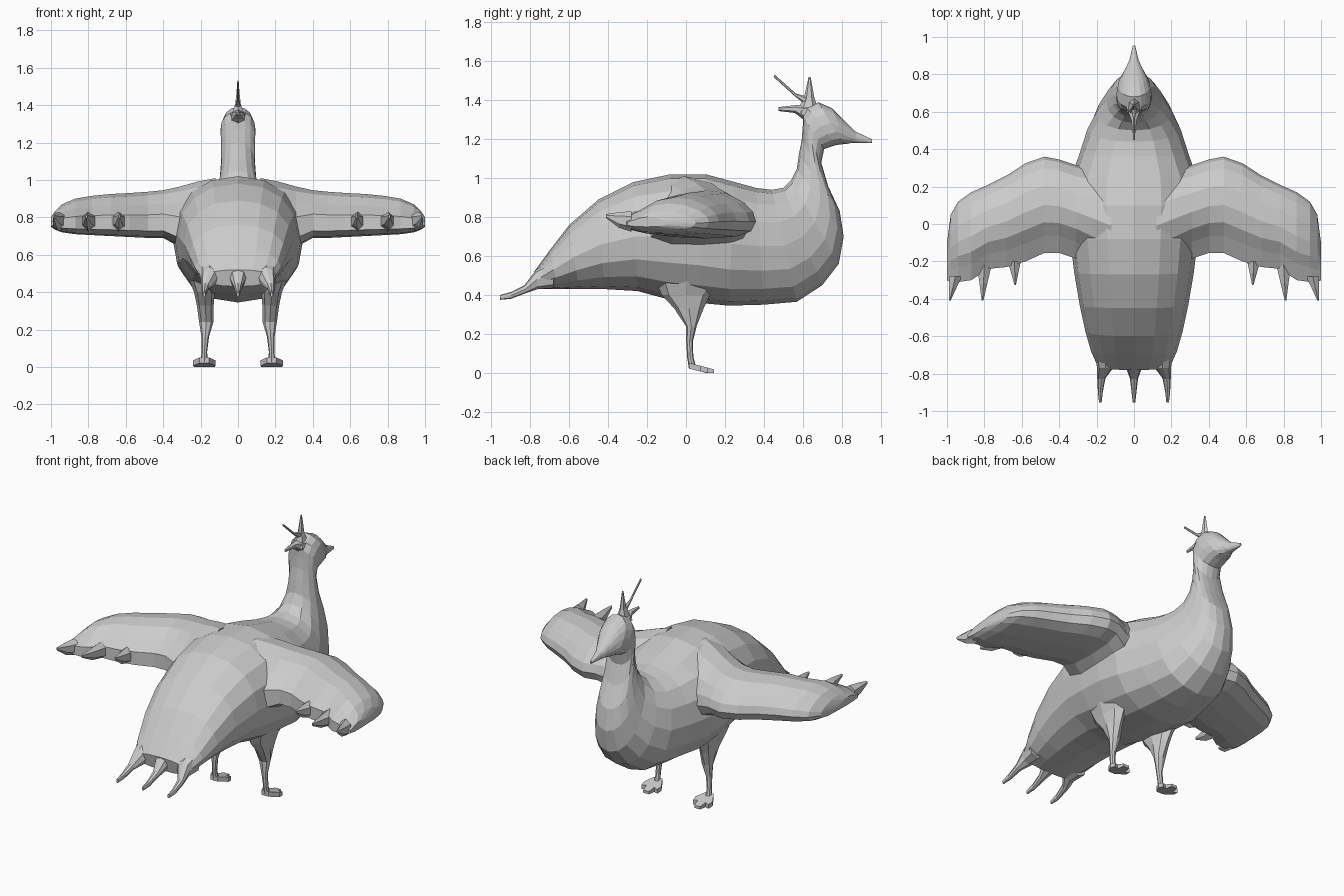
import bpy, bmesh, math
from mathutils import Vector

grey = bpy.data.materials.new("plain grey")
grey.diffuse_color = (0.6, 0.6, 0.6, 1)


def loft(name, rings, mirror=False):
    """Skin a list of equal-length closed rings, cap both ends."""
    bm = bmesh.new()
    vs = [[bm.verts.new(p) for p in r] for r in rings]
    n = len(vs[0])
    for a, b in zip(vs, vs[1:]):
        for i in range(n):
            j = (i + 1) % n
            bm.faces.new((a[i], a[j], b[j], b[i]))
    bm.faces.new(vs[0])
    bm.faces.new(vs[-1])
    bmesh.ops.recalc_face_normals(bm, faces=bm.faces)
    me = bpy.data.meshes.new(name)
    bm.to_mesh(me)
    bm.free()
    me.materials.append(grey)
    ob = bpy.data.objects.new(name, me)
    bpy.context.collection.objects.link(ob)
    if mirror:
        ob.modifiers.new("mirror", 'MIRROR')
    return ob


def oval(top, bot, w, n=16, power=2.2, x=0.0):
    """Squarish oval ring spanning top and bottom (y, z) points, half width w."""
    t, b = Vector((x, *top)), Vector((x, *bot))
    mid, half = (t + b) / 2, (t - b) / 2
    ring = []
    for i in range(n):
        a = 2 * math.pi * i / n
        c, s = math.cos(a), math.sin(a)
        e = 2 / power
        ring.append(mid + half * math.copysign(abs(c) ** e, c)
                    + Vector((w * math.copysign(abs(s) ** e, s), 0, 0)))
    return ring


# Body, neck, head and beak: one loft along the spine (top y,z / bottom y,z / half width)
spine = [
    (-.78, .52, -.76, .43, .19), (-.70, .63, -.66, .43, .23), (-.60, .76, -.55, .43, .26),
    (-.45, .89, -.42, .43, .29), (-.27, .98, -.25, .42, .32), (-.08, 1.02, -.10, .38, .34),
    (.10, 1.02, .06, .36, .35), (.25, .98, .22, .345, .34), (.36, .95, .40, .35, .29),
    (.44, .94, .57, .365, .25), (.50, .95, .70, .45, .20), (.54, .99, .785, .56, .15),
    (.57, 1.05, .81, .70, .12), (.58, 1.12, .79, .83, .10), (.595, 1.20, .73, .96, .092),
    (.60, 1.27, .695, 1.08, .09), (.60, 1.32, .71, 1.15, .092), (.62, 1.365, .77, 1.17, .094),
    (.68, 1.39, .81, 1.175, .085), (.75, 1.36, .82, 1.175, .068), (.82, 1.29, .845, 1.18, .045),
    (.87, 1.24, .88, 1.18, .025), (.955, 1.20, .955, 1.18, .006)]
loft("body", [oval((a, b), (c, d), w) for a, b, c, d, w in spine])

# Wings: stations (x, front y, back y, top z, bottom z) with a blunt wing section
section = [(0, .35), (.03, .55), (.12, .75), (.3, .95), (.5, 1), (.68, .92), (.82, .72),
           (1, .5), (1, .15), (.8, .03), (.5, 0), (.2, .04), (.05, .15)]
stations = [
    (.12, .28, -.30, 1.01, .58), (.22, .30, -.24, .99, .60), (.31, .315, -.185, .965, .64),
    (.40, .345, -.155, .945, .69), (.48, .36, -.155, .937, .69), (.58, .325, -.20, .93, .695),
    (.68, .26, -.23, .925, .70), (.78, .21, -.24, .915, .705), (.87, .17, -.30, .90, .71),
    (.94, .12, -.31, .87, .72), (.98, .05, -.31, .83, .735), (1.0, -.10, -.30, .80, .75)]
loft("wing", [[(x, f + (b - f) * t, lo + (hi - lo) * h) for t, h in section]
              for x, f, b, hi, lo in stations], True)

# Feather tips on the wings' trailing edges
for base_x, tip_x, y0, y1, w in ((.64, .635, -.20, -.325, .04), (.80, .81, -.22, -.41, .045),
                                 (.955, .985, -.28, -.41, .04)):
    loft("wing_feather", [
        oval((y0, .83), (y0, .725), w, 6, 2, base_x),
        oval((y0 * .5 + y1 * .5, .825), (y0 * .5 + y1 * .5, .745), w * .55, 6, 2, (base_x + tip_x) / 2),
        oval((y1, .815), (y1, .795), .005, 6, 2, tip_x)], True)

# Tail feathers
for x in (-.18, 0, .18):
    xb = x * .85
    loft("tail_feather", [
        oval((-.68, .58), (-.68, .435), .06, 8, 2.4, xb),
        oval((-.77, .53), (-.76, .43), .045, 8, 2.4, xb),
        oval((-.83, .45), (-.82, .41), .022, 8, 2.4, x * .97),
        oval((-.90, .415), (-.90, .38), .013, 8, 2.4, x),
        oval((-.955, .40), (-.955, .375), .007, 8, 2.4, x)])

# Legs: thigh narrowing to a thin shank (z, centre x, centre y, half x, half y)
leg = [(.62, .19, .02, .12, .22), (.50, .185, .01, .09, .18), (.40, .18, .0, .055, .125),
       (.33, .175, .015, .045, .075), (.24, .17, .027, .038, .028), (.16, .175, .018, .02, .017),
       (.08, .18, .022, .015, .016), (.02, .18, .035, .02, .02)]
loft("leg", [[(x + hx * math.cos(i * math.pi / 4), y + hy * math.sin(i * math.pi / 4), z)
              for i in range(8)] for z, x, y, hx, hy in leg], True)

# Feet: flat three-toed outline, sloping down towards the toes
toes = [(-.025, .015), (-.06, .075), (-.055, .11), (-.028, .10), (-.02, .145), (.02, .145),
        (.028, .10), (.055, .11), (.06, .075), (.025, .015)]
loft("foot", [[(.18 + x, y, max(0, .025 - y * .25) if k == 0 else .055 - y * .26)
               for x, y in toes] for k in (0, 1)], True)

# Crest: upright spike, back spike and a thin quill
loft("crest_spike", [oval((.56, 1.33), (.69, 1.33), .045, 6, 2),
                     oval((.605, 1.41), (.66, 1.41), .016, 6, 2),
                     oval((.63, 1.52), (.64, 1.52), .004, 6, 2)])
loft("crest_back", [oval((.63, 1.38), (.63, 1.28), .05, 6, 2),
                    oval((.56, 1.375), (.56, 1.335), .018, 6, 2),
                    oval((.475, 1.365), (.475, 1.345), .006, 6, 2)])
loft("crest_quill", [oval((.62, 1.42), (.61, 1.38), .015, 6, 2),
                     oval((.565, 1.435), (.56, 1.42), .006, 6, 2),
                     oval((.455, 1.532), (.45, 1.52), .005, 6, 2)])
